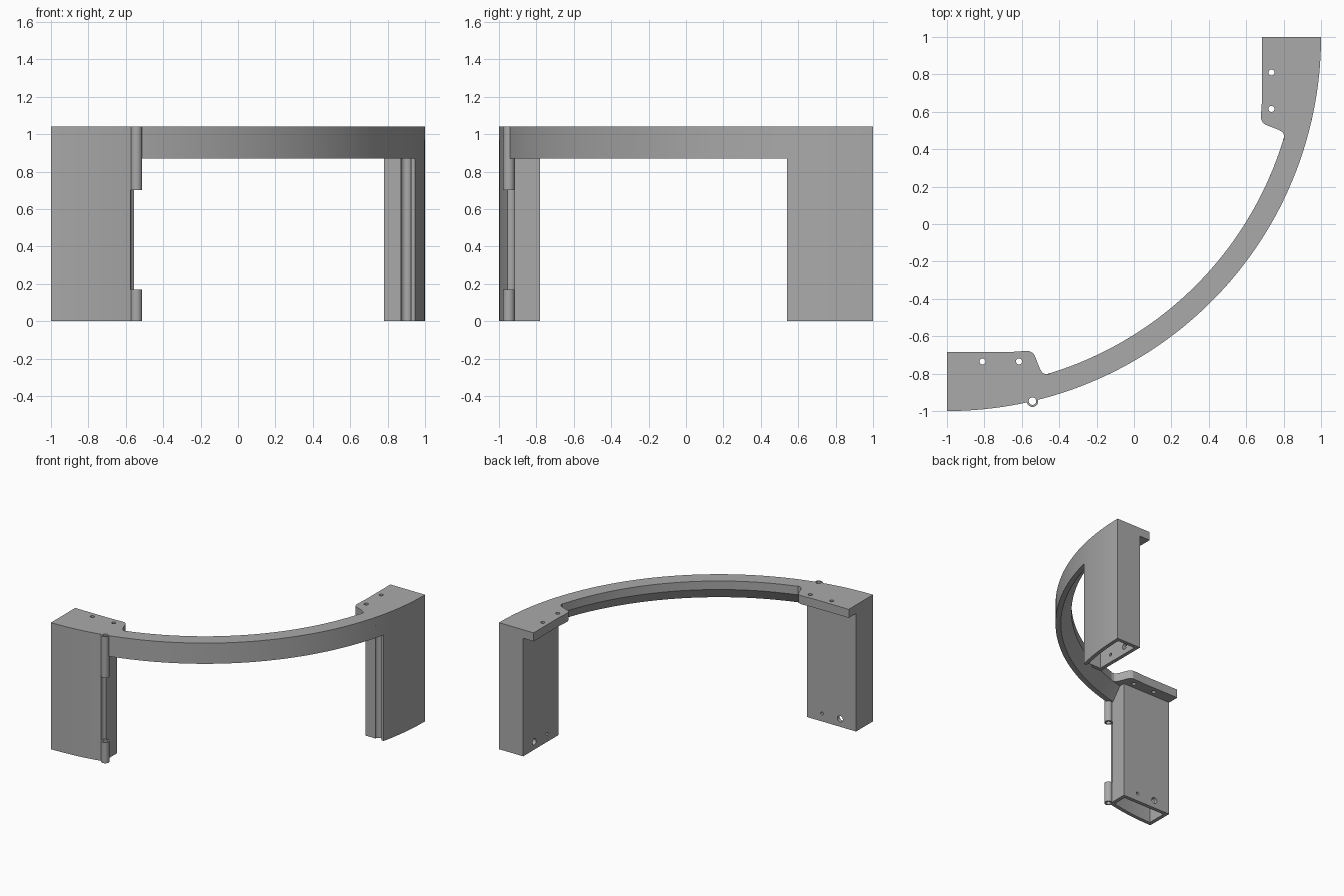
import bpy, bmesh
from math import sin, cos, pi, asin, acos, radians
from mathutils import Matrix, Vector

if "Cube" in bpy.data.objects:
    bpy.data.objects.remove(bpy.data.objects["Cube"])

grey = bpy.data.materials.new("plain grey")
grey.use_nodes = True
grey.diffuse_color = (0.4, 0.4, 0.4, 1)
grey.node_tree.nodes["Principled BSDF"].inputs["Base Color"].default_value = grey.diffuse_color

OUTER, INNER, LOWER = 2.0, 1.88, 1.96     # radii about the corner (-1, 1)
TOP, SLAB, RAIL = 1.04, 0.97, 0.87        # heights


def arc(r, a, b, n):
    """Points on the bow, angle measured from the front leg towards the back leg."""
    return [(-1 + r * sin(t), 1 - r * cos(t))
            for t in (a + (b - a) * i / n for i in range(n + 1))]


def flip(points):
    """Mirror across the diagonal that swaps the two legs."""
    return [(-y, -x) for x, y in reversed(points)]


def make(name, bm):
    bmesh.ops.recalc_face_normals(bm, faces=bm.faces)
    mesh = bpy.data.meshes.new(name)
    bm.to_mesh(mesh)
    bm.free()
    mesh.materials.append(grey)
    obj = bpy.data.objects.new(name, mesh)
    bpy.context.collection.objects.link(obj)
    return obj


def prism(name, points, z0, z1):
    bm = bmesh.new()
    face = bm.faces.new([bm.verts.new((x, y, z0)) for x, y in points])
    ext = bmesh.ops.extrude_face_region(bm, geom=[face])
    verts = [v for v in ext["geom"] if isinstance(v, bmesh.types.BMVert)]
    bmesh.ops.translate(bm, verts=verts, vec=(0, 0, z1 - z0))
    return make(name, bm)


def rod(name, centre, r, length, axis="Z"):
    bm = bmesh.new()
    turn = Vector((0, 0, 1)).rotation_difference(
        Vector([float(axis == a) for a in "XYZ"])).to_matrix().to_4x4()
    bmesh.ops.create_cone(bm, cap_ends=True, segments=32, radius1=r, radius2=r,
                          depth=length, matrix=Matrix.Translation(centre) @ turn)
    return make(name, bm)


def cut(obj, cutters):
    for c in cutters:
        m = obj.modifiers.new("cut", "BOOLEAN")
        m.operation, m.solver, m.object = "DIFFERENCE", "EXACT", c
    bpy.context.view_layer.update()
    graph = bpy.context.evaluated_depsgraph_get()
    mesh = bpy.data.meshes.new_from_object(obj.evaluated_get(graph))
    obj.modifiers.clear()
    obj.data = mesh


cutters = []


def cutter(obj):
    obj.hide_render = True
    cutters.append(obj)
    return obj


# Top slab: bow with a rounded mounting pad at each end
pad = [(-0.455, -0.803), (-0.475, -0.803), (-0.49, -0.795), (-0.503, -0.775), (-0.53, -0.705),
       (-0.54, -0.69), (-0.56, -0.68), (-0.6, -0.68), (-0.67, -0.685), (-1, -0.685)]
a0 = asin(0.55 / INNER)
outline = (arc(OUTER, 0, pi / 2, 96) + flip(pad)
           + arc(INNER, pi / 2 - a0, a0, 64) + pad)
slab = prism("top_slab", outline, SLAB, TOP)

# Lower rail: bevelled underside of the bow
bm = bmesh.new()
section = [(OUTER, RAIL), (OUTER, SLAB), (INNER, SLAB), (LOWER, RAIL)]
rings = []
N = 72
for i in range(N + 1):
    t = 0.217 + (pi / 2 - 0.225 - 0.217) * i / N
    rings.append([bm.verts.new((-1 + r * sin(t), 1 - r * cos(t), z)) for r, z in section])
for a, b in zip(rings, rings[1:]):
    for k in range(4):
        j = (k + 1) % 4
        bm.faces.new((a[k], a[j], b[j], b[k]))
bm.faces.new(rings[0])
bm.faces.new(rings[-1])
rail = make("lower_rail", bm)


# Legs: hollow boxes, open below, with a curved outer wall
def leg_shape(end, wall):
    r = OUTER - wall
    inner = -0.78 - wall
    pts = arc(r, asin(wall / r), asin((1 + end - wall) / r), 20)
    return pts + [(end - wall, inner), (-1 + wall, inner)]


front_leg = prism("front_leg", leg_shape(-0.556, 0), 0, SLAB)
back_leg = prism("back_leg", flip(leg_shape(-0.54, 0)), 0, SLAB)
front_void = cutter(prism("front_void", leg_shape(-0.556, 0.03), -0.1, SLAB - 0.01))
back_void = cutter(prism("back_void", flip(leg_shape(-0.54, 0.03)), -0.1, SLAB - 0.01))

# Hinge barrels beside the front leg
HX, HY = -0.543, -0.947
barrels = [rod(n, (HX, HY, (z0 + z1) / 2), 0.031, z1 - z0)
           for n, z0, z1 in (("lower_hinge_barrel", 0, 0.17), ("upper_hinge_barrel", 0.7, TOP))]
pin = cutter(rod("pin_hole", (HX, HY, 0.5), 0.02, 1.4))
clearance = cutter(rod("hinge_clearance", (HX, HY, 0.435), 0.033, 0.53))
groove = cutter(rod("groove", (0.898, 0.54, 0.385), 0.027, 0.97))

# Screw holes in the pads and in the inner leg walls
pad_holes, front_holes, back_holes = [], [], []
for s in (0.81, 0.615):
    pad_holes += [cutter(rod("pad_hole", p, 0.016, 0.3))
                  for p in ((-s, -0.735, 1), (0.735, s, 1))]
for s, r in ((0.855, 0.025), (0.69, 0.012)):
    front_holes.append(cutter(rod("wall_hole", (-s, -0.78, 0.065), r, 0.12, "Y")))
    back_holes.append(cutter(rod("wall_hole", (0.78, s, 0.065), r, 0.12, "X")))

cut(slab, pad_holes + [pin])
cut(rail, [pin])
cut(front_leg, [front_void, clearance, pin] + front_holes)
cut(back_leg, [back_void, groove] + back_holes)
for b in barrels:
    cut(b, [pin])
for c in cutters:
    bpy.data.objects.remove(c)

# Smooth curved walls, keep edges crisp
for obj in [slab, rail, front_leg, back_leg] + barrels:
    obj.data.shade_smooth()
    obj.data.set_sharp_from_angle(angle=radians(25))
